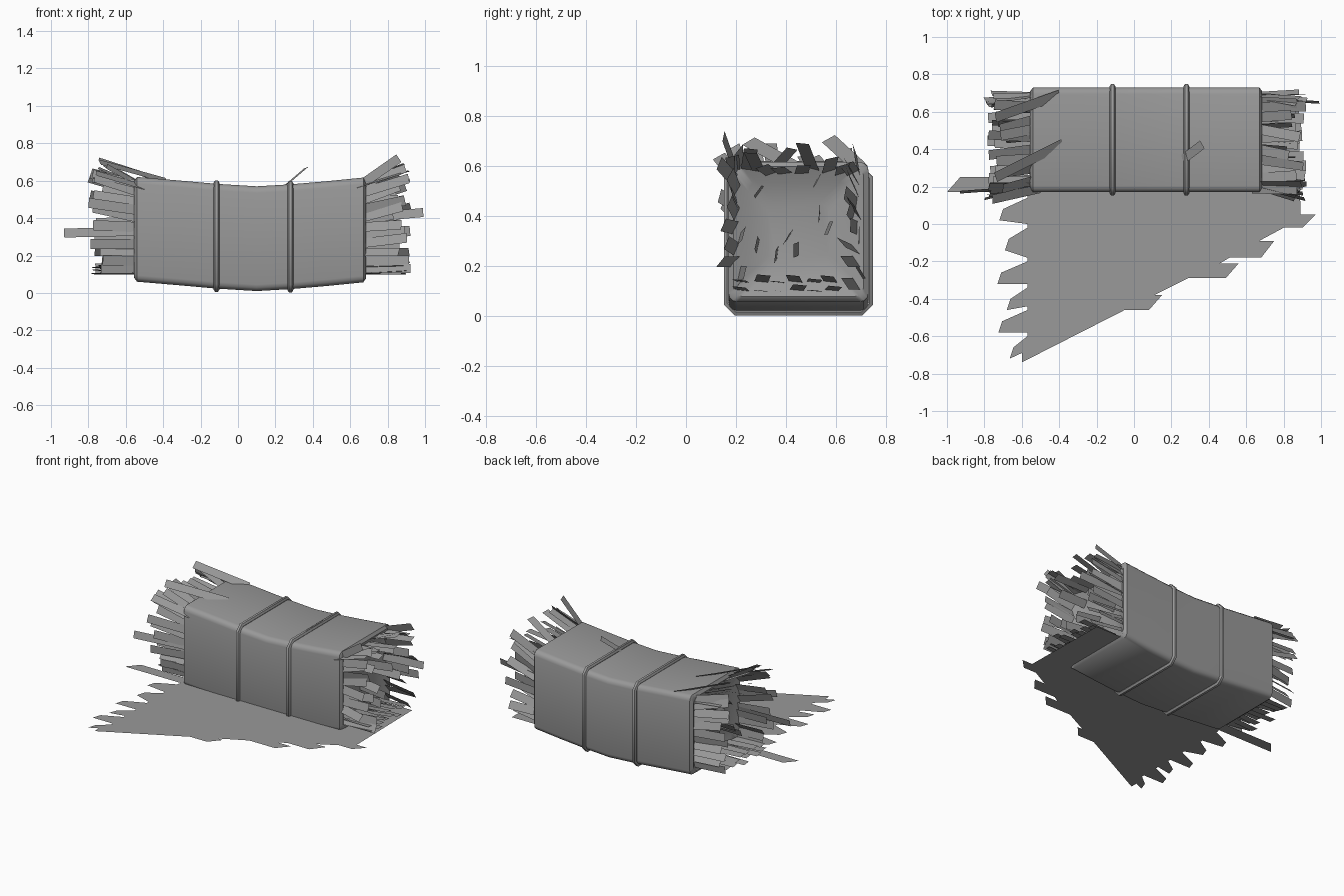
import bpy, bmesh, math, random
from mathutils import Vector

if "Cube" in bpy.data.objects:
    bpy.data.objects.remove(bpy.data.objects["Cube"])

random.seed(7)
CY, CZ, H = 0.45, 0.29, 0.28   # bale centre and half size
GZ = 0.075                     # height of the flat straw patch

grey = bpy.data.materials.new("dark_grey")
grey.diffuse_color = (0.32, 0.32, 0.32, 1)
grey.use_nodes = True
grey.node_tree.nodes["Principled BSDF"].inputs["Base Color"].default_value = grey.diffuse_color


def smooth(ob, angle):
    bpy.ops.object.select_all(action='DESELECT')
    ob.select_set(True)
    bpy.context.view_layer.objects.active = ob
    bpy.ops.object.shade_smooth_by_angle(angle=math.radians(angle))


def finish(name, bm):
    me = bpy.data.meshes.new(name)
    bm.to_mesh(me)
    bm.free()
    me.materials.append(grey)
    ob = bpy.data.objects.new(name, me)
    bpy.context.collection.objects.link(ob)
    return ob


def sag(x):
    return 0.05 * min(abs(x - 0.1) / 0.6, 1) ** 1.3


# Sagging bale: rounded-square sections along x, slightly hollow ends
def ring(bm, x, inset, r=0.035):
    verts, h = [], H - inset
    for k, (sy, sz) in enumerate([(1, 1), (-1, 1), (-1, -1), (1, -1)]):
        for j in range(4):
            a = math.radians(90 * k + 30 * j)
            verts.append(bm.verts.new((x, CY + sy * (h - r) + r * math.cos(a),
                                       CZ + sag(x) + sz * (h - r) + r * math.sin(a))))
    return verts


bm = bmesh.new()
sections = [(-0.505, 0.16), (-0.525, 0.08), (-0.555, 0.02), (-0.54, 0), (-0.32, 0),
            (-0.115, 0), (0.1, 0), (0.28, 0), (0.47, 0), (0.67, 0),
            (0.685, 0.02), (0.655, 0.08), (0.635, 0.16)]
rings = [ring(bm, x, i) for x, i in sections]
for a, b in zip(rings, rings[1:]):
    for i in range(16):
        j = (i + 1) % 16
        bm.faces.new((a[i], a[j], b[j], b[i]))
bm.faces.new(rings[0])
bm.faces.new(rings[-1])
bmesh.ops.recalc_face_normals(bm, faces=bm.faces)
smooth(finish("bale", bm), 50)

# Two cords tied around the bale, with chamfered corners
for n, x in enumerate((-0.115, 0.28)):
    cu = bpy.data.curves.new("cord_%d" % (n + 1), 'CURVE')
    cu.dimensions = '3D'
    cu.bevel_depth, cu.bevel_resolution = 0.016, 1
    cu.materials.append(grey)
    sp = cu.splines.new('POLY')
    sp.points.add(7)
    sp.use_cyclic_u = True
    s, c = H + 0.005, 0.035
    loop = [(s - c, s), (c - s, s), (-s, s - c), (-s, c - s),
            (c - s, -s), (s - c, -s), (s, c - s), (s, s - c)]
    for p, (y, z) in zip(sp.points, loop):
        p.co = (x, CY + y, CZ + sag(x) + z, 1)
    ob = bpy.data.objects.new(cu.name, cu)
    bpy.context.collection.objects.link(ob)
    bpy.ops.object.select_all(action='DESELECT')
    ob.select_set(True)
    bpy.context.view_layer.objects.active = ob
    bpy.ops.object.convert(target='MESH')
    smooth(bpy.context.view_layer.objects.active, 50)


# A straw is one flat card from base to tip, facing along the normal
def straw(bm, base, tip, normal, width=0.055):
    base, tip = Vector(base), Vector(tip)
    side = (tip - base).cross(Vector(normal)).normalized() * width / 2
    bm.faces.new([bm.verts.new(p) for p in (base - side, base + side, tip + side, tip - side)])


# Straw fringes flaring from the sides of each end
R = random.uniform
for name, x0, d in (("left_straws", -0.53, -1), ("right_straws", 0.66, 1)):
    bm = bmesh.new()
    for k in range(11):                       # front and back sides
        z = 0.13 + 0.044 * k
        rise = max((z - 0.25) * 0.3 + R(-0.03, 0.03), 0)
        straw(bm, (x0 - d * 0.03, 0.21, z), (x0 + d * R(0.19, 0.27), R(0.12, 0.24), z + rise),
              (0, -1, R(-0.2, 0.9)))
        straw(bm, (x0 - d * 0.03, 0.69, z), (x0 + d * R(0.19, 0.27), R(0.62, 0.71), z + rise),
              (0, 1, R(-0.2, 0.9)))
    for k in range(10):                       # top side
        y, z = 0.19 + 0.054 * k, 0.585
        straw(bm, (x0 - d * 0.03, y, z - 0.02), (x0 + d * R(0.16, 0.26), y + R(-0.06, 0.02), z + R(0.0, 0.12)),
              (-d * 0.3, R(-0.7, 0.2), 1))
    for k in range(6):                        # bottom side, two rows
        y = 0.23 + 0.07 * k
        for z in (0.1, 0.135):
            straw(bm, (x0 - d * 0.03, y, z), (x0 + d * R(0.2, 0.26), y + R(-0.02, 0.02), z + R(0.0, 0.03)),
                  (0, 0.1, 1))
    for k in range(8):                        # loose straws inside
        y, z = CY + R(-0.18, 0.18), 0.36 + R(-0.15, 0.18)
        straw(bm, (x0 - d * 0.03, y, z), (x0 + d * R(0.15, 0.25), y + R(-0.02, 0.02), z + R(-0.02, 0.03)),
              (0, -1, R(0, 0.8)))
    finish(name, bm)

# Stray straws poking out of the top and the far tips
bm = bmesh.new()
straw(bm, (0.26, 0.345, 0.58), (0.365, 0.425, 0.67), (-0.4, 0, 1), 0.05)
straw(bm, (-0.38, 0.43, 0.60), (-0.74, 0.25, 0.70), (0.3, -0.5, 1), 0.06)
straw(bm, (-0.40, 0.69, 0.60), (-0.74, 0.57, 0.71), (0.3, -0.5, 1), 0.06)
straw(bm, (-0.53, 0.20, 0.33), (-0.93, 0.17, 0.32), (0, -1, 0.3), 0.05)
straw(bm, (0.66, 0.67, 0.40), (0.99, 0.65, 0.43), (0, -1, 0.3), 0.05)
straw(bm, (0.66, 0.20, 0.58), (0.86, 0.15, 0.72), (0, -1, 0.2), 0.05)
finish("stray_straws", bm)

# Flat ragged patch of straw, running under the bale and out in front
edge = [(-0.56, 0.68), (0.88, 0.68), (0.89, 0.05), (0.97, 0.05), (0.90, -0.02), (0.80, -0.02),
        (0.67, -0.09), (0.75, -0.09), (0.68, -0.18), (0.51, -0.18), (0.46, -0.21), (0.56, -0.21),
        (0.49, -0.29), (0.29, -0.29), (0.11, -0.38), (0.15, -0.38), (0.08, -0.46), (-0.05, -0.46),
        (-0.60, -0.74), (-0.60, -0.69)]
for top, tip in ((-0.60, -0.665), (-0.46, -0.725), (-0.34, -0.68), (-0.20, -0.73), (-0.02, -0.69), (0.14, -0.72)):
    edge += [(tip, top - 0.12), (tip + 0.02, top - 0.06), (-0.57, top), (-0.57, top + 0.02)]
edge += [(-0.56, 0.17), (-1, 0.17), (-0.93, 0.25), (-0.56, 0.25)]
bm = bmesh.new()
bm.faces.new([bm.verts.new((x, y, GZ)) for x, y in reversed(edge)])
bm.normal_update()
if bm.faces[:][0].normal.z < 0:
    bmesh.ops.reverse_faces(bm, faces=bm.faces[:])
bmesh.ops.triangulate(bm, faces=bm.faces[:])
finish("ground_straw", bm)
